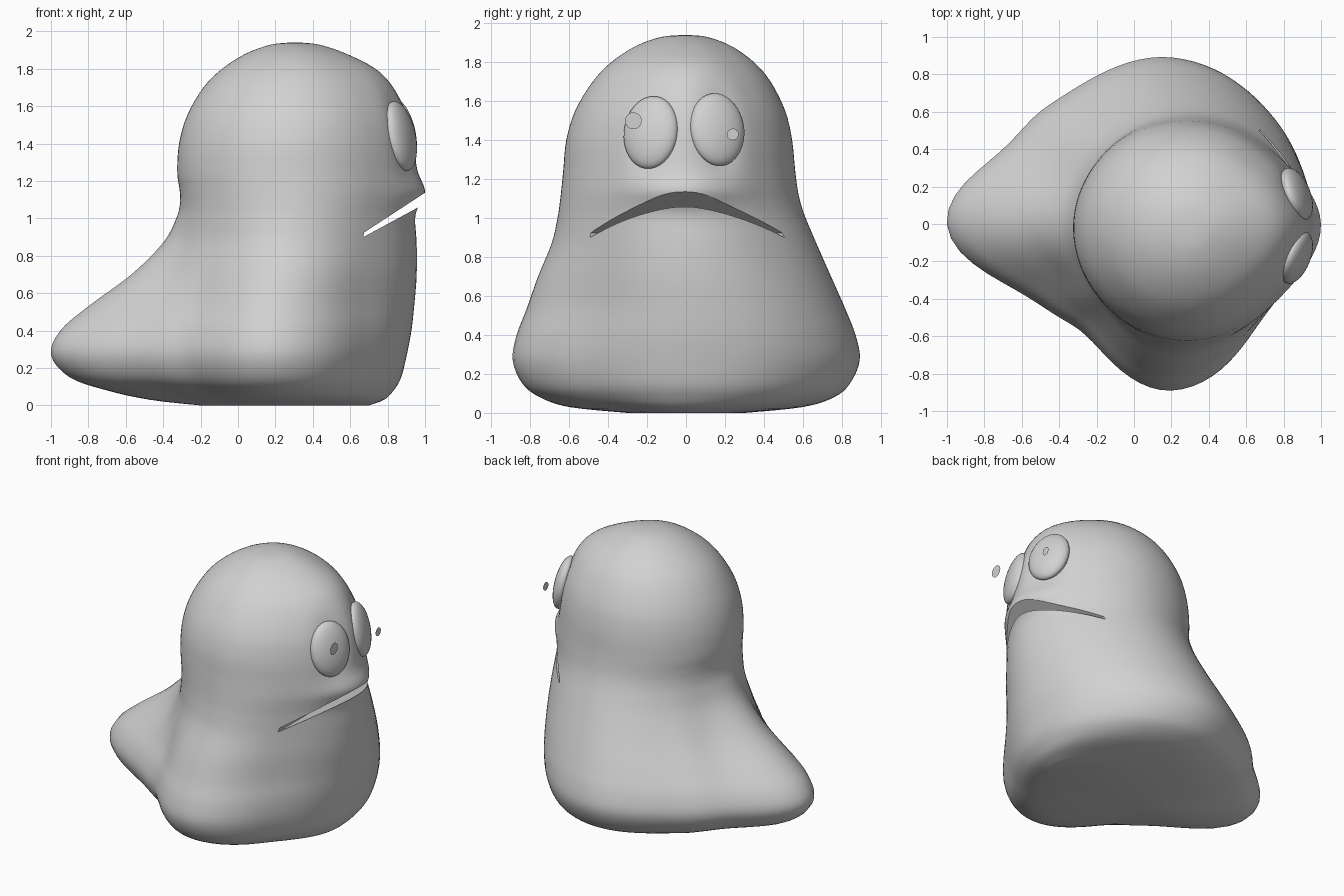
import bpy, bmesh, math

if "Cube" in bpy.data.objects:
    bpy.data.objects.remove(bpy.data.objects["Cube"])

grey = bpy.data.materials.new("plain grey")
grey.diffuse_color = (0.64, 0.64, 0.64, 1)
grey.use_nodes = True
grey.node_tree.nodes["Principled BSDF"].inputs["Base Color"].default_value = grey.diffuse_color


def add_object(name, bm):
    bmesh.ops.recalc_face_normals(bm, faces=bm.faces)
    mesh = bpy.data.meshes.new(name)
    bm.to_mesh(mesh)
    bm.free()
    mesh.materials.append(grey)
    ob = bpy.data.objects.new(name, mesh)
    bpy.context.collection.objects.link(ob)
    return ob


def spline(a, b, c, d, t):
    # Catmull-Rom interpolation between b and c
    return 0.5 * (2 * b + (c - a) * t + (2 * a - 5 * b + 4 * c - d) * t ** 2
                  + (3 * b - a - 3 * c + d) * t ** 3)


def bell(v, centre, width):
    return math.exp(-((v - centre) / width) ** 2)


def smooth(ob, angle):
    bpy.ops.object.select_all(action='DESELECT')
    ob.select_set(True)
    bpy.context.view_layer.objects.active = ob
    bpy.ops.object.shade_smooth_by_angle(angle=math.radians(angle))


# Body levels: z, back x, front x, left half width (+y), right half width (-y)
LEVELS = [
    (0.0, -0.2, 0.7, 0.3, 0.3),
    (0.03, -0.47, 0.78, 0.6, 0.6),
    (0.08, -0.7, 0.83, 0.76, 0.75),
    (0.15, -0.9, 0.87, 0.84, 0.84),
    (0.27, -1.0, 0.90, 0.89, 0.89),
    (0.4, -0.95, 0.925, 0.87, 0.87),
    (0.53, -0.8, 0.94, 0.82, 0.82),
    (0.7, -0.57, 0.955, 0.745, 0.76),
    (0.87, -0.4, 0.955, 0.67, 0.69),
    (1.0, -0.33, 0.945, 0.615, 0.66),
    (1.08, -0.31, 0.95, 0.588, 0.648),
    (1.15, -0.312, 0.958, 0.573, 0.64),
    (1.25, -0.325, 0.955, 0.56, 0.63),
    (1.4, -0.315, 0.94, 0.545, 0.615),
    (1.55, -0.272, 0.905, 0.51, 0.57),
    (1.7, -0.185, 0.83, 0.435, 0.48),
    (1.8, -0.085, 0.735, 0.35, 0.385),
    (1.88, 0.04, 0.58, 0.24, 0.265),
    (1.925, 0.16, 0.45, 0.13, 0.15),
    (1.938, 0.24, 0.37, 0.06, 0.07),
]
# Fullness of the four diagonals (front left, back left, back right, front right)
BASE = (1.0, 0.9, 0.75, 0.89)
HEAD = (0.95, 1.0, 1.0, 0.95)
SEG, STEPS = 96, 4


def ring(row):
    z, back, front, left, right = row
    w = min(1, max(0, (z - 0.5) / 0.65))
    w = w * w * (3 - 2 * w)
    cx = 0.2 + 0.1 * w
    main = (front - cx, left, cx - back, right)
    radii = []
    for i in range(4):
        a, b = main[i], main[(i + 1) % 4]
        k = BASE[i] + (HEAD[i] - BASE[i]) * w
        radii += [a, k * a * b * math.sqrt(2) / math.hypot(a, b)]
    pts = []
    for s in range(SEG):
        i, t = divmod(s * 8 / SEG, 1)
        i = int(i)
        r = spline(*(radii[(i + j) % 8] for j in (-1, 0, 1, 2)), t)
        deg = 360 * s / SEG
        if 135 < deg < 225:  # slimmer tail
            r *= 1 - 0.08 * (1 - w) * math.sin(math.radians(4 * deg)) ** 2
        off = min(deg, 360 - deg)
        r += 0.042 * bell(off, 0, 22) * bell(z, 1.14, 0.08)      # upper lip
        r -= 0.04 * bell(off, 17, 9) * bell(z, 1.44, 0.17)       # eye sockets
        ang = math.radians(deg)
        pts.append((cx + r * math.cos(ang), r * math.sin(ang), z))
    return pts


# Body: lofted through the levels
bm = bmesh.new()
rows = []
last = len(LEVELS) - 1
for i in range(last):
    quad = [LEVELS[min(last, max(0, i + j))] for j in (-1, 0, 1, 2)]
    for s in range(STEPS):
        row = [spline(*vals, s / STEPS) for vals in zip(*quad)]
        row[0] = max(0, row[0])
        rows.append(row)
rows.append(LEVELS[-1])
loops = [[bm.verts.new(p) for p in ring(r)] for r in rows]
for lo, hi in zip(loops, loops[1:]):
    for s in range(SEG):
        n = (s + 1) % SEG
        bm.faces.new((lo[s], lo[n], hi[n], hi[s]))
bm.faces.new(loops[0][::-1])
tip = bm.verts.new((0.305, -0.005, 1.941))
for s in range(SEG):
    bm.faces.new((loops[-1][s], loops[-1][(s + 1) % SEG], tip))
body = add_object("body", bm)

# Mouth: a slanting wedge cut through the front of the head
bm = bmesh.new()
wedge = [(0.67, 0.9), (1.15, 1.16), (1.15, 1.235), (0.675, 0.925)]
sides = [[bm.verts.new((x, y, z)) for x, z in wedge] for y in (-0.9, 0.9)]
bm.faces.new(sides[0])
bm.faces.new(sides[1][::-1])
for i in range(4):
    n = (i + 1) % 4
    bm.faces.new((sides[0][i], sides[1][i], sides[1][n], sides[0][n]))
cutter = add_object("mouth_cutter", bm)
cutter.hide_render = True
cut = body.modifiers.new("mouth", 'BOOLEAN')
cut.operation = 'DIFFERENCE'
cut.solver = 'EXACT'
cut.object = cutter
bpy.context.view_layer.objects.active = body
bpy.ops.object.modifier_apply(modifier=cut.name)
bpy.data.objects.remove(cutter)
smooth(body, 40)

# Eyes: flattened ovals; pupils: thin discs hovering in front of them
for side, y, z, py, pz, pr in (("left", 0.16, 1.455, 0.24, 1.43, 0.03),
                               ("right", -0.18, 1.44, -0.27, 1.5, 0.043)):
    bm = bmesh.new()
    bmesh.ops.create_uvsphere(bm, u_segments=32, v_segments=20, radius=1)
    bmesh.ops.scale(bm, vec=(0.065, 0.148, 0.19), verts=bm.verts)
    eye = add_object(side + "_eye", bm)
    eye.location = (0.868, y, z)
    eye.rotation_euler = (0, math.radians(-12), math.radians(22 if y > 0 else -22))
    smooth(eye, 60)

    bm = bmesh.new()
    disc = [bm.verts.new((0, pr * math.cos(a * math.pi / 12), pr * math.sin(a * math.pi / 12)))
            for a in range(24)]
    bm.faces.new(disc)
    pupil = add_object(side + "_pupil", bm)
    pupil.location = (0.965, py, pz)
